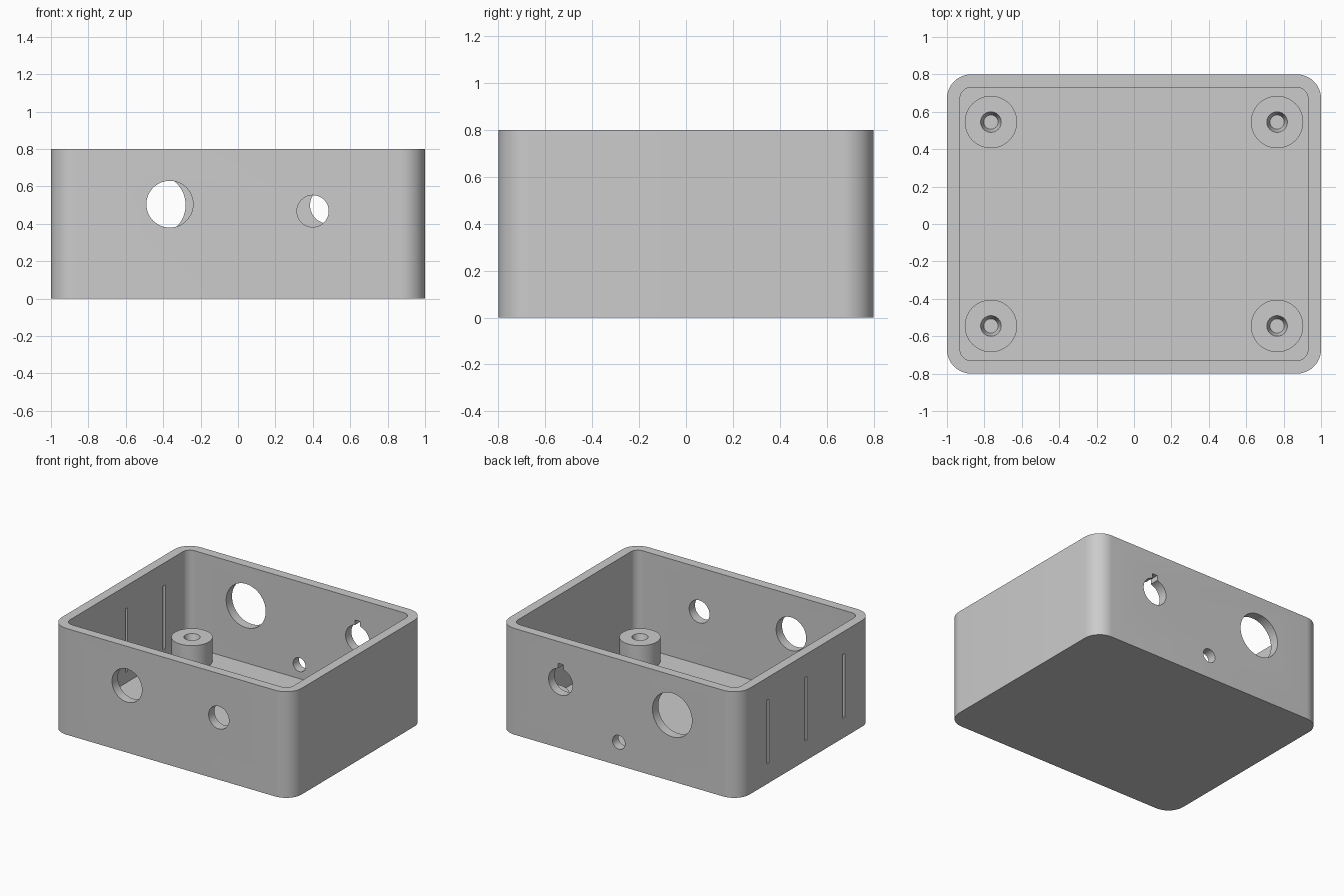
import bpy
import bmesh
from math import cos, sin, pi, radians
from mathutils import Matrix

cube = bpy.data.objects.get("Cube")
if cube:
    bpy.data.objects.remove(cube, do_unlink=True)

grey = bpy.data.materials.new("plain grey")
grey.use_nodes = True
GREY = (0.6, 0.6, 0.6, 1)
grey.diffuse_color = GREY
grey.node_tree.nodes["Principled BSDF"].inputs["Base Color"].default_value = GREY

WALL = 0.07
HALF_X, HALF_Y, HEIGHT = 1.0, 0.8, 0.8


def make_object(name, bm):
    bmesh.ops.recalc_face_normals(bm, faces=bm.faces)
    mesh = bpy.data.meshes.new(name)
    bm.to_mesh(mesh)
    bm.free()
    mesh.materials.append(grey)
    obj = bpy.data.objects.new(name, mesh)
    bpy.context.collection.objects.link(obj)
    return obj


def rounded_loop(bm, hx, hy, r, z, steps=12):
    """Ring of vertices around a rounded rectangle."""
    verts = []
    for i, (sx, sy) in enumerate([(1, 1), (-1, 1), (-1, -1), (1, -1)]):
        for k in range(steps + 1):
            a = pi / 2 * (i + k / steps)
            verts.append(bm.verts.new((sx * (hx - r) + r * cos(a),
                                       sy * (hy - r) + r * sin(a), z)))
    return verts


def circle_loop(bm, r, z, steps=48):
    return [bm.verts.new((r * cos(2 * pi * k / steps), r * sin(2 * pi * k / steps), z))
            for k in range(steps)]


def skin(bm, loops):
    """Join rings with quads and close both ends."""
    for a, b in zip(loops, loops[1:]):
        for k in range(len(a)):
            n = (k + 1) % len(a)
            bm.faces.new((a[k], a[n], b[n], b[k]))
    bm.faces.new(loops[0])
    bm.faces.new(loops[-1])


def smooth(obj):
    bpy.ops.object.select_all(action='DESELECT')
    obj.select_set(True)
    bpy.context.view_layer.objects.active = obj
    bpy.ops.object.shade_smooth_by_angle(angle=radians(30))


# Open tray with rounded corners
bm = bmesh.new()
ix, iy = HALF_X - WALL, HALF_Y - WALL
skin(bm, [rounded_loop(bm, HALF_X, HALF_Y, 0.13, 0),
          rounded_loop(bm, HALF_X, HALF_Y, 0.13, HEIGHT),
          rounded_loop(bm, ix, iy, 0.06, HEIGHT),
          rounded_loop(bm, ix, iy, 0.06, WALL)])
case = make_object("case_shell", bm)


# Cutters for the wall openings
def round_cutter(x, side, z, r):
    bm = bmesh.new()
    place = Matrix.Translation((x, side * (HALF_Y - WALL / 2), z)) @ Matrix.Rotation(pi / 2, 4, 'X')
    bmesh.ops.create_cone(bm, cap_ends=True, segments=48, radius1=r, radius2=r,
                          depth=0.2, matrix=place)
    return make_object("round_cutter", bm)


def box_cutter(center, size):
    bm = bmesh.new()
    bmesh.ops.create_cube(bm, size=1, matrix=Matrix.Translation(center) @ Matrix.Diagonal((*size, 1)))
    return make_object("box_cutter", bm)


FRONT, BACK = -1, 1
cutters = [round_cutter(-0.365, FRONT, 0.505, 0.125),
           round_cutter(0.40, FRONT, 0.468, 0.085),
           round_cutter(-0.445, BACK, 0.50, 0.165),
           round_cutter(0.485, BACK, 0.50, 0.10),
           round_cutter(0.0, BACK, 0.175, 0.052),
           # key notch above the medium rear hole
           box_cutter((0.485, HALF_Y - WALL / 2, 0.60), (0.045, 0.2, 0.07))]
# vent slots
cutters += [box_cutter((-HALF_X + WALL / 2, y, 0.39), (0.2, 0.025, 0.48))
            for y in (-0.45, 0, 0.45)]

for cutter in cutters:
    cutter.hide_render = True
    mod = case.modifiers.new("opening", 'BOOLEAN')
    mod.operation = 'DIFFERENCE'
    mod.solver = 'EXACT'
    mod.object = cutter

# Bake the openings and discard the cutters
bpy.context.view_layer.update()
graph = bpy.context.evaluated_depsgraph_get()
baked = bpy.data.meshes.new_from_object(case.evaluated_get(graph))
case.modifiers.clear()
case.data = baked
for cutter in cutters:
    bpy.data.objects.remove(cutter, do_unlink=True)
smooth(case)

# Screw posts with tapered blind holes
for x_name, sx in (("right", -1), ("left", 1)):
    for y_name, sy in (("front", -1), ("back", 1)):
        bm = bmesh.new()
        profile = [(0.14, WALL - 0.02), (0.14, 0.25), (0.055, 0.25), (0.038, 0.19)]
        skin(bm, [circle_loop(bm, r, z) for r, z in profile])
        post = make_object(f"screw_post_{y_name}_{x_name}", bm)
        post.location = (sx * 0.765, sy * 0.545, 0)
        smooth(post)
